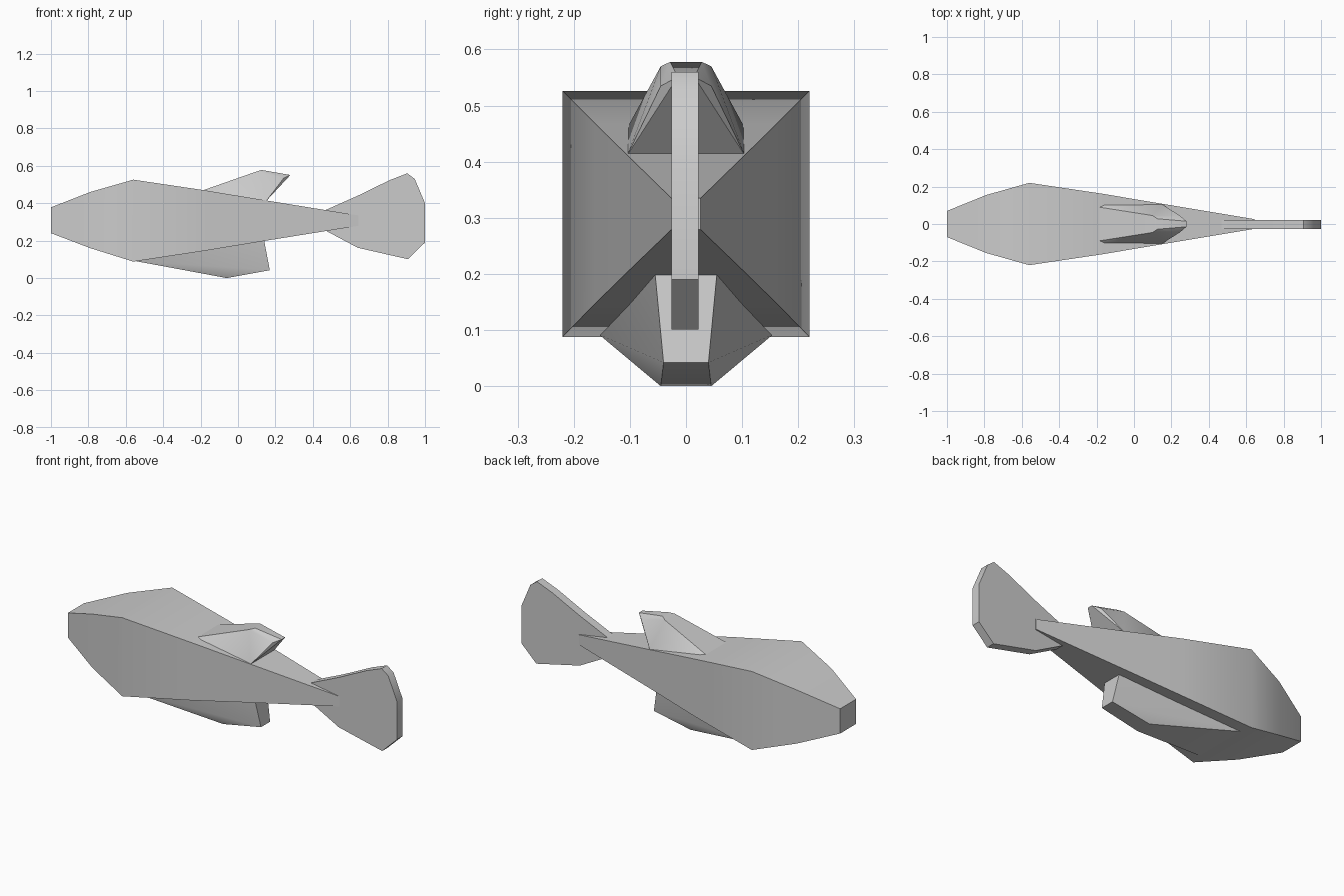
import bpy, bmesh, math

if "Cube" in bpy.data.objects:
    bpy.data.objects.remove(bpy.data.objects["Cube"])


def finish(name, bm, angle):
    bmesh.ops.recalc_face_normals(bm, faces=bm.faces)
    mesh = bpy.data.meshes.new(name)
    bm.to_mesh(mesh)
    bm.free()
    ob = bpy.data.objects.new(name, mesh)
    bpy.context.collection.objects.link(ob)
    bpy.ops.object.select_all(action='DESELECT')
    ob.select_set(True)
    bpy.context.view_layer.objects.active = ob
    bpy.ops.object.shade_smooth_by_angle(angle=math.radians(angle))
    return ob


def wedge_fin(name, points, angle=35):
    """Convex fin from (x, half width, z) corners mirrored across y."""
    bm = bmesh.new()
    for x, w, z in points:
        for s in (-1, 1):
            bm.verts.new((x, s * w, z))
    bmesh.ops.convex_hull(bm, input=bm.verts)
    bmesh.ops.dissolve_limit(bm, angle_limit=0.02, verts=bm.verts, edges=bm.edges)
    return finish(name, bm, angle)


# Body: square sections lofted along x (x, half width, z low, z high)
sections = [(-1.0, .07, .24, .378), (-.79, .155, .16, .46), (-.56, .22, .088, .526),
            (-.17, .162, .147, .468), (.15, .108, .2, .415), (.643, .026, .279, .335)]
bm = bmesh.new()
rings = [[bm.verts.new((x, y, z)) for y, z in ((-w, lo), (w, lo), (w, hi), (-w, hi))]
         for x, w, lo, hi in sections]
for a, b in zip(rings, rings[1:]):
    for i in range(4):
        j = (i + 1) % 4
        bm.faces.new((a[i], a[j], b[j], b[i]))
bm.faces.new(rings[0])
bm.faces.new(rings[-1])
finish("body", bm, 40)

# Tail fin: flat extruded outline
outline = [(.46, .36), (.64, .44), (.81, .523), (.905, .56), (.945, .53), (1, .4),
           (1, .19), (.908, .101), (.64, .162), (.46, .258)]
bm = bmesh.new()
face = bm.faces.new([bm.verts.new((x, -.026, z)) for x, z in outline])
ext = bmesh.ops.extrude_face_region(bm, geom=[face])
bmesh.ops.translate(bm, vec=(0, .048, 0),
                    verts=[v for v in ext['geom'] if isinstance(v, bmesh.types.BMVert)])
finish("tail_fin", bm, 40)

# Back fin: wide base on the back, narrow raised tip
wedge_fin("back_fin", [(-.185, .09, .47), (-.17, .105, .46), (.15, .105, .411),
                       (.10, .045, .57), (.125, .028, .578), (.245, .045, .535),
                       (.28, .015, .551)])

# Belly fin: base follows the underside of the body
wedge_fin("belly_fin", [(-.555, .155, .092), (.14, .055, .2), (-.06, .045, 0),
                        (.17, .04, .042)], 45)
